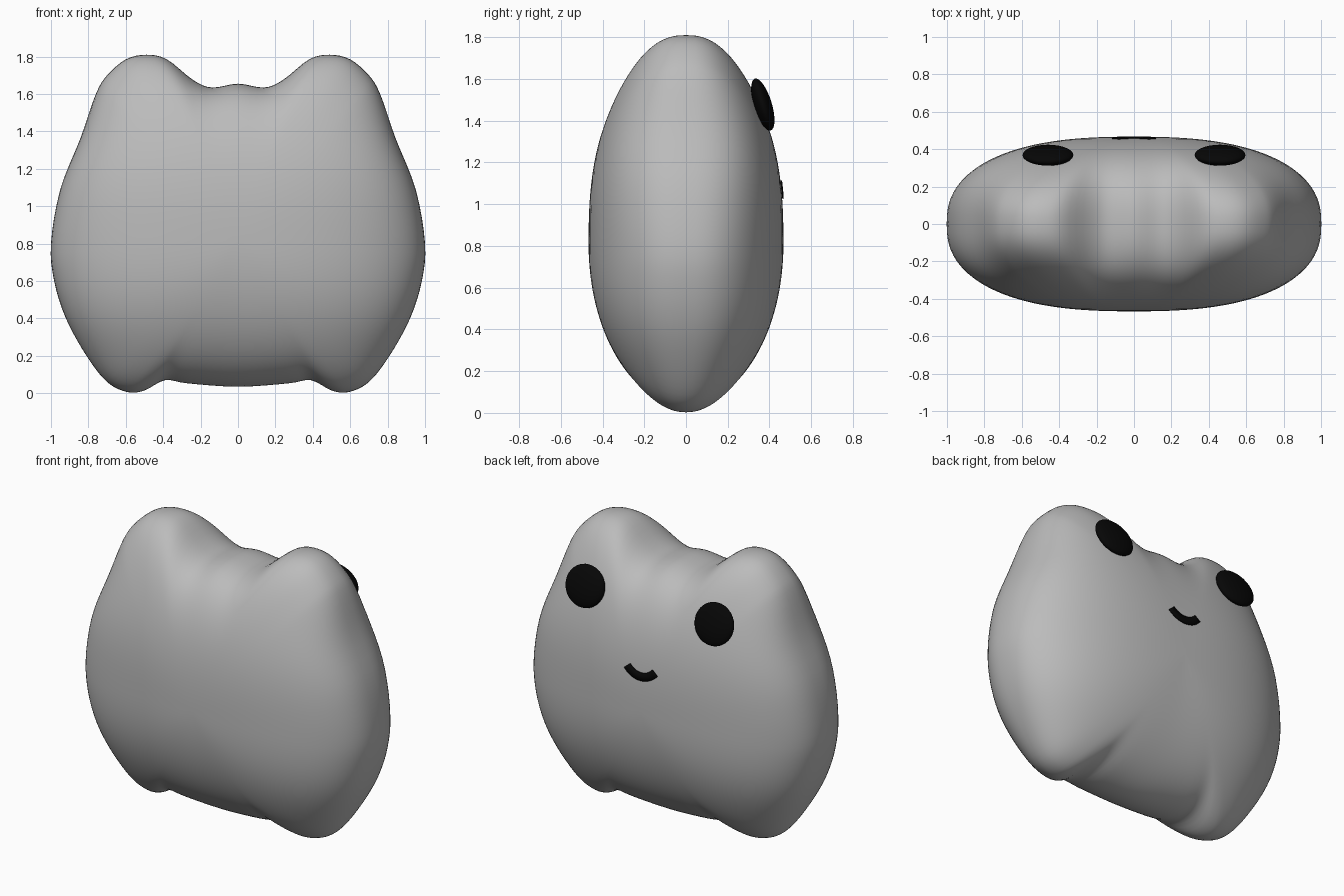
import bpy, bmesh, math
from mathutils import Vector, Matrix

if "Cube" in bpy.data.objects:
    bpy.data.objects.remove(bpy.data.objects["Cube"])


def material(name, rgb):
    m = bpy.data.materials.new(name)
    m.diffuse_color = (*rgb, 1)
    m.use_nodes = True
    m.node_tree.nodes["Principled BSDF"].inputs["Base Color"].default_value = m.diffuse_color
    return m


GREY = material("soft grey", (0.5, 0.5, 0.5))
BLACK = material("black", (0.002, 0.002, 0.002))
DEPTH, CENTRE = 0.467, Vector((0, 0.82))


def finish(name, bm, mat):
    bmesh.ops.recalc_face_normals(bm, faces=bm.faces)
    me = bpy.data.meshes.new(name)
    bm.to_mesh(me)
    bm.free()
    me.materials.append(mat)
    for p in me.polygons:
        p.use_smooth = True
    ob = bpy.data.objects.new(name, me)
    bpy.context.collection.objects.link(ob)
    return ob


# half outline from the top middle, round the ear and foot, to the bottom middle
half = [(0, 1.655), (.14, 1.635), (.24, 1.675), (.38, 1.785), (.49, 1.81), (.6, 1.785),
        (.7, 1.70), (.76, 1.6), (.84, 1.37), (.95, 1.09), (1, .8), (.983, .6), (.92, .4),
        (.81, .2), (.7, .06), (.59, .006), (.5, .015), (.39, .07), (.27, .053), (0, .035)]
ctrl = [Vector(p) for p in half + [(-x, z) for x, z in half[-2:0:-1]]]


def spline(pts, steps):
    out, n = [], len(pts)
    for i in range(n):
        a, b, c, d = (pts[(i + k) % n] for k in (-1, 0, 1, 2))
        for j in range(steps):
            t = j / steps
            out.append(0.5 * (2 * b + (c - a) * t + (2 * a - 5 * b + 4 * c - d) * t * t
                              + (3 * b - a - 3 * c + d) * t ** 3))
    return out


def soft_shape(p):
    """Rounded box without ears or feet, in the direction of p, and its swelling power."""
    d = p - CENTRE
    h = 0.87 if d.y > 0 else 0.785
    u, v = abs(d.x) / 0.985, abs(d.y) / h
    q = CENTRE + d / (u ** 2.8 + v ** 2.8) ** (1 / 2.8)
    side = u * u / (u * u + v * v)
    power = (2.4 if d.y > 0 else 2.0) * (1 - side) + 2.5 * side
    return q, power, 6 if d.y > 0 else 8


outline = spline(ctrl, 4)
soft = [soft_shape(p) for p in outline]
N = len(outline)

# body: pillow of rings swelling from the outline to the middle
bm = bmesh.new()
RINGS = 28
rim = [bm.verts.new((p.x, 0, p.y)) for p in outline]
for side in (-1, 1):
    prev = rim
    for r in range(1, RINGS):
        s = math.sin(math.pi / 2 * (1 - r / RINGS)) ** 0.85
        ring = []
        for o, (q, power, fade) in zip(outline, soft):
            p = CENTRE + (q - CENTRE) * s + (o - q) * s ** fade
            y = side * DEPTH * (1 - s ** power) ** (1 / power)
            ring.append(bm.verts.new((p.x, y, p.y)))
        for i in range(N):
            j = (i + 1) % N
            bm.faces.new((prev[i], prev[j], ring[j], ring[i]))
        prev = ring
    mid = bm.verts.new((CENTRE.x, side * DEPTH, CENTRE.y))
    for i in range(N):
        bm.faces.new((prev[i], prev[(i + 1) % N], mid))
body = finish("body", bm, GREY)

# eyes: flattened ovals leaning with the head
for side, name in ((-1, "left_eye"), (1, "right_eye")):
    bm = bmesh.new()
    bmesh.ops.create_uvsphere(bm, u_segments=32, v_segments=16, radius=1)
    bm.transform(Matrix.Translation((side * 0.46, 0.368, 1.477))
                 @ Matrix.Rotation(math.radians(17), 4, 'X')
                 @ Matrix.Diagonal((0.136, 0.043, 0.13, 1)))
    finish(name, bm, BLACK)

# mouth: thin smiling band laid on the face
bm = bmesh.new()
bpy.context.view_layer.update()
rows = []
for k in range(17):
    a = math.radians(-90 + 50 * (k - 8) / 8)
    row = []
    for rad in (0.103, 0.128, 0.153):
        x, z = rad * math.cos(a), 1.180 + rad * math.sin(a)
        hit, loc, nor, _ = body.ray_cast((x, 2, z), (0, -1, 0))
        row.append(bm.verts.new((x, loc.y + 0.004, z)))
    rows.append(row)
for a, b in zip(rows, rows[1:]):
    for i in range(2):
        bm.faces.new((a[i], a[i + 1], b[i + 1], b[i]))
mouth = finish("mouth", bm, BLACK)
solid = mouth.modifiers.new("thickness", 'SOLIDIFY')
solid.thickness = 0.008
solid.offset = 0
